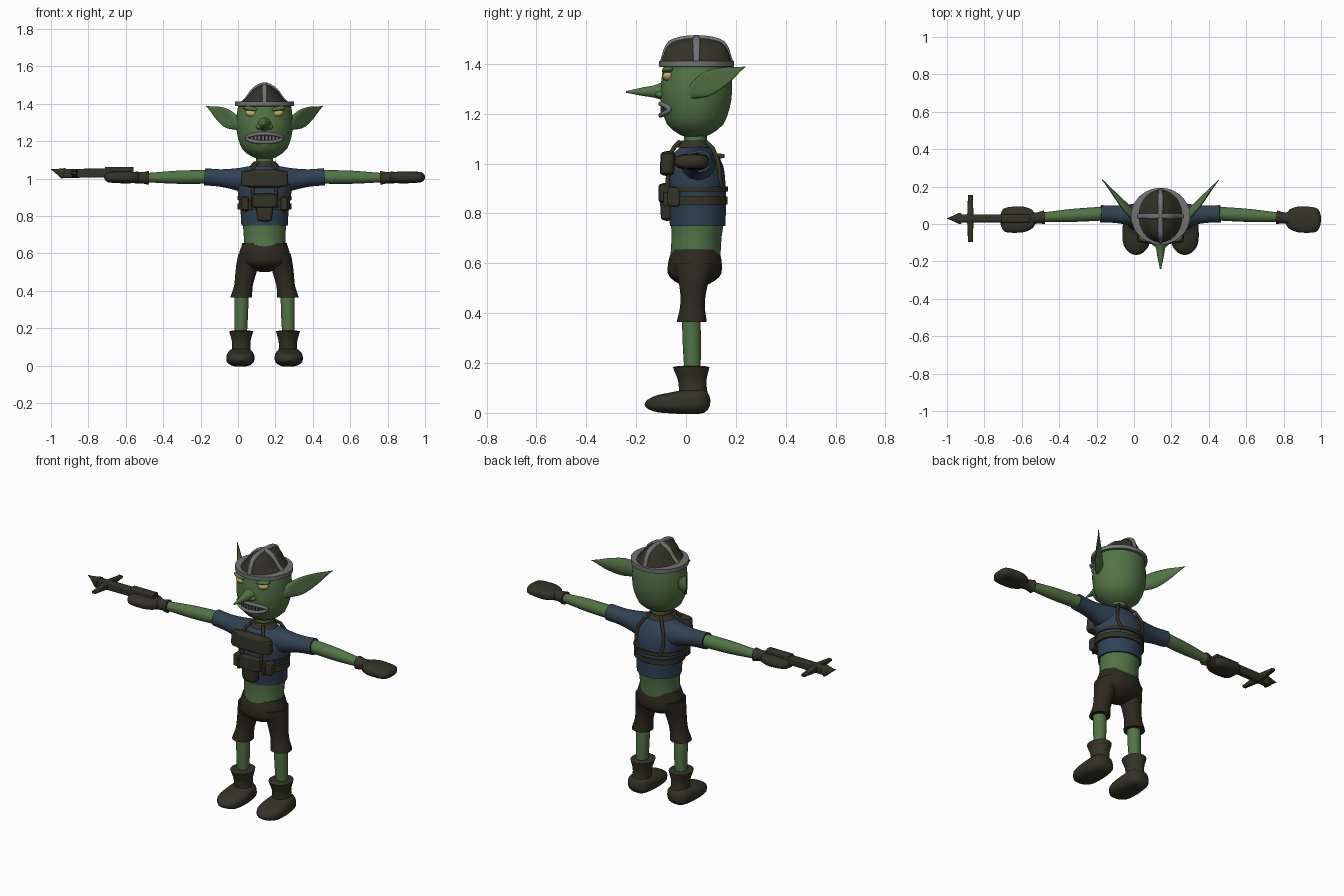
import bpy, bmesh, math
from mathutils import Vector

if "Cube" in bpy.data.objects:
    bpy.data.objects.remove(bpy.data.objects["Cube"], do_unlink=True)

CENTRE = .142  # body centreline; the weapon reaches far out on one side
SIDES = 32
SAMPLES = 14


def material(name, *rgb):
    mat = bpy.data.materials.new(name)
    mat.use_nodes = True
    mat.diffuse_color = (*rgb, 1)
    mat.node_tree.nodes["Principled BSDF"].inputs["Base Color"].default_value = (*rgb, 1)
    return mat


SKIN = material("green skin", .085, .175, .06)
BLUE = material("blue cloth", .03, .055, .09)
TROUSER = material("dark brown cloth", .026, .022, .014)
LEATHER = material("dark olive leather", .035, .033, .02)
GREY = material("grey metal", .17, .17, .17)
YELLOW = material("yellow eye", .52, .43, .12)
BLACK = material("mouth black", .015, .012, .01)


def finish(name, mat, bm, mirror=False, offset=CENTRE):
    """Turn a bmesh into a smooth-shaded object with sharp edges kept."""
    bmesh.ops.recalc_face_normals(bm, faces=bm.faces)
    mesh = bpy.data.meshes.new(name)
    bm.to_mesh(mesh)
    bm.free()
    mesh.polygons.foreach_set("use_smooth", [True] * len(mesh.polygons))
    mesh.set_sharp_from_angle(angle=math.radians(40))
    mesh.materials.append(mat)
    obj = bpy.data.objects.new(name, mesh)
    obj.location.x = offset
    bpy.context.collection.objects.link(obj)
    if mirror:
        obj.modifiers.new("Mirror", "MIRROR")


def sample(values, t):
    """Smooth interpolation through evenly spaced values."""
    last = len(values) - 1
    i = min(int(t * last), max(last - 1, 0))
    a, b, c, d = (values[max(0, min(last, i + k))] for k in (-1, 0, 1, 2))
    f = t * last - i
    return b + f / 2 * (c - a + f * (2 * a - 5 * b + 4 * c - d + f * (3 * (b - c) + d - a)))


def rounding(t, length):
    """Elliptical falloff that closes an end over a share of the length."""
    return math.sqrt(1 - (1 - t / length) ** 2) if t < length else 1


def sweep(name, mat, start, end, widths, depths=1, blunt=(0, 0), power=1, cup=0, mirror=False, offset=CENTRE):
    """Loft from start to end; depths may be a list or a share of the widths."""
    start, end = Vector(start), Vector(end)
    axis = (end - start).normalized()
    if abs(axis.z) > .8:
        across, upward = Vector((1, 0, 0)), Vector((0, 1, 0))
    else:
        across = axis.cross(Vector((0, 0, 1))).normalized()
        upward = across.cross(axis)
    if not isinstance(depths, list):
        depths = [depths * width for width in widths]
    bm = bmesh.new()
    loops = []
    for step in range(SAMPLES + 1):
        t = (1 - math.cos(math.pi * step / SAMPLES)) / 2
        scale = max(rounding(t, blunt[0]) * rounding(1 - t, blunt[1]), .01)
        loop = []
        for side in range(SIDES):
            angle = math.tau * (side + .5) / SIDES
            u, v = (math.copysign(abs(w) ** power, w) for w in (math.cos(angle), math.sin(angle)))
            u *= sample(widths, t) * scale
            v *= sample(depths, t) * scale
            loop.append(bm.verts.new(start.lerp(end, t) + across * (u + cup * v * v) + upward * v))
        loops.append(loop)
    for low, high in zip(loops, loops[1:]):
        for i in range(SIDES):
            bm.faces.new((low[i - 1], low[i], high[i], high[i - 1]))
    bm.faces.new(loops[0])
    bm.faces.new(loops[-1])
    finish(name, mat, bm, mirror, offset)


def tube(name, mat, points, radius, mirror=False, cyclic=False):
    """Round strap along a path, converted to a mesh."""
    curve = bpy.data.curves.new(name, "CURVE")
    curve.dimensions, curve.bevel_depth, curve.use_fill_caps = "3D", radius, True
    path = curve.splines.new("POLY")
    path.points.add(len(points) - 1)
    for point, co in zip(path.points, points):
        point.co = (*co, 1)
    path.use_cyclic_u = cyclic
    helper = bpy.data.objects.new(name, curve)
    mesh = bpy.data.meshes.new_from_object(helper)
    bm = bmesh.new()
    bm.from_mesh(mesh)
    bpy.data.objects.remove(helper)
    bpy.data.meshes.remove(mesh)
    finish(name, mat, bm, mirror)


BALL = (.5, .5)
SOFT = (.15, .15)

# Head, nose, eyes and ears
sweep("head", SKIN, (0, .035, 1.1), (0, .045, 1.41), [.09, .13, .15, .15, .14], .95, blunt=(.2, 0))
sweep("neck", SKIN, (0, .035, 1.05), (0, .04, 1.13), [.046])
sweep("nose", SKIN, (0, -.06, 1.29), (0, -.24, 1.287), [.05, .027, .016, .004])
sweep("nostril", SKIN, (0, -.1, 1.277), (.045, -.1, 1.277), [.022], .7, BALL, mirror=True)
sweep("eye", YELLOW, (.037, -.07, 1.345), (.103, -.07, 1.355), [.024], .85, BALL, mirror=True)
sweep("brow", SKIN, (.025, -.07, 1.365), (.115, -.07, 1.38), [.027], .5, BALL, mirror=True)
sweep("ear", SKIN, (.125, .02, 1.285), (.312, .237, 1.388), [.024, .02, .011, .002], [.03, .05, .034, .002],
      cup=5, mirror=True)

# Mouth patch, lips and teeth follow the curve of the face
MOUTH_Z, MOUTH_WIDTH, MOUTH_HEIGHT = 1.217, .094, .023


def on_face(angle, lift):
    x = MOUTH_WIDTH * math.cos(angle)
    y = .04 - .135 * math.sqrt(1 - (x / .142) ** 2) - lift
    return Vector((x, y, MOUTH_Z + MOUTH_HEIGHT * math.sin(angle)))


turns = [math.tau * i / SIDES for i in range(SIDES)]
bm = bmesh.new()
columns = [[bm.verts.new(on_face(s * t, .005)) for s in (-1, 1)] for t in turns[1:SIDES // 2]]
for a, b in zip(columns, columns[1:]):
    bm.faces.new((a[0], b[0], b[1], a[1]))
finish("mouth", BLACK, bm)
tube("lips", GREY, [on_face(t, .006) for t in turns], .01, cyclic=True)
for i in range(4):
    gum = on_face(math.acos((i + .5) / 5), 0)
    for row, shift in (("upper", .008), ("lower", -.008)):
        gum.z = MOUTH_Z + shift
        half = Vector((0, 0, .007))
        sweep(row + "_tooth", GREY, gum - half, gum + half, [.007], 1.2, power=.5, mirror=True)

# Helmet: narrow crested cap with a brim and crossed straps
BASE, PEAK = Vector((0, .042, 1.39)), Vector((0, .042, 1.505))
LIFT = Vector((0, 0, .01))
CAP_WIDTHS, CAP_DEPTHS = [.14, .1, .07, .03], [.145, .135, .12, .09]
sweep("helmet", LEATHER, BASE, PEAK, CAP_WIDTHS, CAP_DEPTHS, (0, .2))
sweep("helmet_long_strap", GREY, BASE, PEAK + LIFT, [.016], [d + .005 for d in CAP_DEPTHS], (0, .2), .4)
sweep("helmet_cross_strap", GREY, BASE, PEAK + LIFT, [w + .005 for w in CAP_WIDTHS], [.016], (0, .2), .4)
sweep("helmet_brim", GREY, BASE - LIFT / 2, BASE + LIFT * 2.5, [.158], .96, (.1, .1))

# Shirt, sleeves and bare midriff
sweep("shirt", BLUE, (0, .047, .75), (0, .035, 1.08), [.125, .13, .143, .14, .08], [.112, .117, .118, .11, .065],
      (0, .1))
sweep("sleeve", BLUE, (.06, .045, .99), (.32, .055, 1.01), [.08, .06, .047, .046], mirror=True)
sweep("collar", LEATHER, (0, .033, 1.065), (0, .035, 1.092), [.08, .06], .9)
sweep("midriff", SKIN, (0, .038, .63), (0, .046, .77), [.112, .112, .118], .9)

# Arms and gloves
sweep("forearm", SKIN, (.3, .056, 1.01), (.64, .036, 1.005), [.037, .035, .025], mirror=True)
sweep("glove_cuff", LEATHER, (.62, .036, 1.004), (.69, .03, 1.006), [.037, .03, .033], mirror=True)
sweep("glove", LEATHER, (.665, .028, 1.006), (.858, .02, 1.008), [.045, .068, .07, .062], [.027, .032, .031, .027],
      SOFT, .75, mirror=True)

# Trousers, shins and boots
sweep("trouser_seat", TROUSER, (0, .038, .655), (0, .032, .5), [.12, .135, .133, .1], .8, (0, .4))
sweep("trouser_leg", TROUSER, (.08, .034, .6), (.125, .023, .365), [.06, .06, .055, .05, .058],
      [.085, .065, .052, .05, .06], mirror=True)
sweep("shin", SKIN, (.122, .02, .42), (.127, .026, .16), [.037, .037, .033], mirror=True)
sweep("boot_shaft", LEATHER, (.125, .03, .07), (.125, .02, .19), [.05, .05, .065], 1.15, (0, .05), mirror=True)
sweep("boot_foot", LEATHER, (.128, .098, .05), (.13, -.166, .033), [.06, .072, .075, .06], [.05, .05, .04, .03],
      (.15, .25), .75, mirror=True)

# Harness: belts, pouches and shoulder straps
sweep("upper_belt", LEATHER, (0, .043, .887), (0, .043, .907), [.146], .86)
sweep("lower_belt", LEATHER, (0, .043, .836), (0, .043, .868), [.145], .86)
sweep("chest_pouch", LEATHER, (0, -.075, .95), (0, -.072, 1.05), [.126], [.03], SOFT, .5)
sweep("belly_pouch", LEATHER, (0, -.08, .84), (0, -.08, .922), [.068], [.03], SOFT, .5)
sweep("belly_flap", LEATHER, (0, -.075, .77), (0, -.08, .86), [.038, .046], [.025], SOFT, .5)
sweep("side_pouch", LEATHER, (.103, -.05, .825), (.103, -.05, .905), [.02], [.026], SOFT, .4, mirror=True)
sweep("belt_buckle", LEATHER, (.08, -.068, .83), (.08, -.068, .885), [.009], [.022], power=.4, mirror=True)
tube("front_strap", LEATHER, [(.04, -.025, 1.088), (.055, -.045, 1.068), (.07, -.068, 1.03), (.06, -.075, .89)],
     .009, True)
tube("back_strap", LEATHER, [(.035, .08, 1.085), (.06, .108, 1.06), (.085, .128, 1.01), (.09, .135, .95), (.07, .147, .89)],
     .009, True)

# Crossbow held in the right hand
BOW_Y = .03
sweep("bow_stock", LEATHER, (-.94, BOW_Y, 1.028), (-.69, BOW_Y, 1.03), [.021], [.024], power=.4, offset=0)
sweep("bow_grip", LEATHER, (-.71, BOW_Y, 1.04), (-.56, BOW_Y, 1.04), [.022], power=.4, offset=0)
sweep("bow_head", LEATHER, (-1, BOW_Y, 1.05), (-.93, BOW_Y, 1.027), [.002, .015, .03], power=.6, offset=0)
sweep("bow_limbs", LEATHER, (-.875, BOW_Y - .125, 1.03), (-.875, BOW_Y + .125, 1.03), [.013, .017, .013],
      [.008, .022, .008], power=.6, offset=0)
